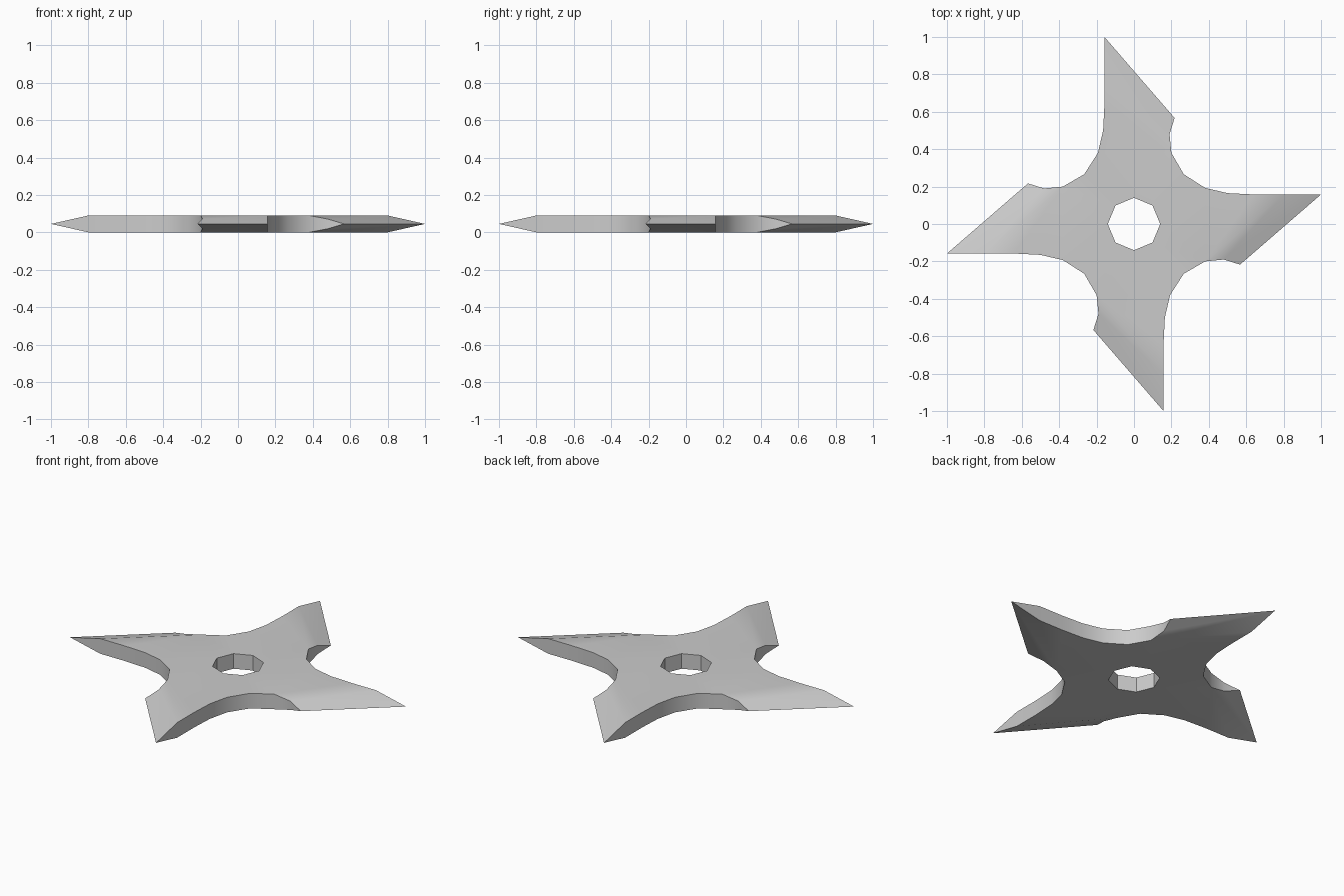
import bpy, bmesh
from math import pi
from mathutils import Matrix, Vector

if "Cube" in bpy.data.objects:
    bpy.data.objects.remove(bpy.data.objects["Cube"])

H, M = 0.09, 0.045          # thickness, height of the cutting edge
R = 0.14                    # hole radius
D = R * 0.7071

# One blade (pointing +x): flat outline, then the sharpened strip beside it
ridge_in, ridge_out = (0.38, -0.2, H), (0.8, 0.158, H)
notch, heel, tip = (0.48, -0.19, 0.071), (0.567, -0.217, M), (1.0, 0.158, M)
valley, next_valley = (0.266, -0.266, H), (0.266, 0.266, H)
back = [(0.64, 0.158, H), (0.5, 0.165, H), (0.38, 0.193, H)]
hole = [(D, D, H), (R, 0, H), (D, -D, H)]

flat = [valley, ridge_in, ridge_out] + back + [next_valley] + hole
strip = [ridge_in, notch, heel, tip, ridge_out]
walls = [[valley, ridge_in, notch, heel],
         [tip, ridge_out] + back + [next_valley],
         hole]

bm = bmesh.new()


def mirrored(p):
    return (p[0], p[1], H - p[2])


def face(points, turn):
    unique = []
    for p in points:
        if p not in unique:
            unique.append(p)
    bm.faces.new([bm.verts.new(turn @ Vector(p)) for p in unique])


# Repeat the blade four times around the hole
for k in range(4):
    turn = Matrix.Rotation(k * pi / 2, 4, 'Z')
    for poly in (flat, strip):
        face(poly, turn)
        face([mirrored(p) for p in reversed(poly)], turn)
    for line in walls:
        for a, b in zip(line, line[1:]):
            face([a, mirrored(a), mirrored(b), b], turn)

bmesh.ops.remove_doubles(bm, verts=bm.verts, dist=0.0005)
bmesh.ops.recalc_face_normals(bm, faces=bm.faces)

mesh = bpy.data.meshes.new("throwing_star")
bm.to_mesh(mesh)
bm.free()
star = bpy.data.objects.new("throwing_star", mesh)
bpy.context.collection.objects.link(star)

# Soft bevels, crisp edges
bpy.context.view_layer.objects.active = star
star.select_set(True)
bpy.ops.object.shade_smooth_by_angle(angle=pi / 6)
